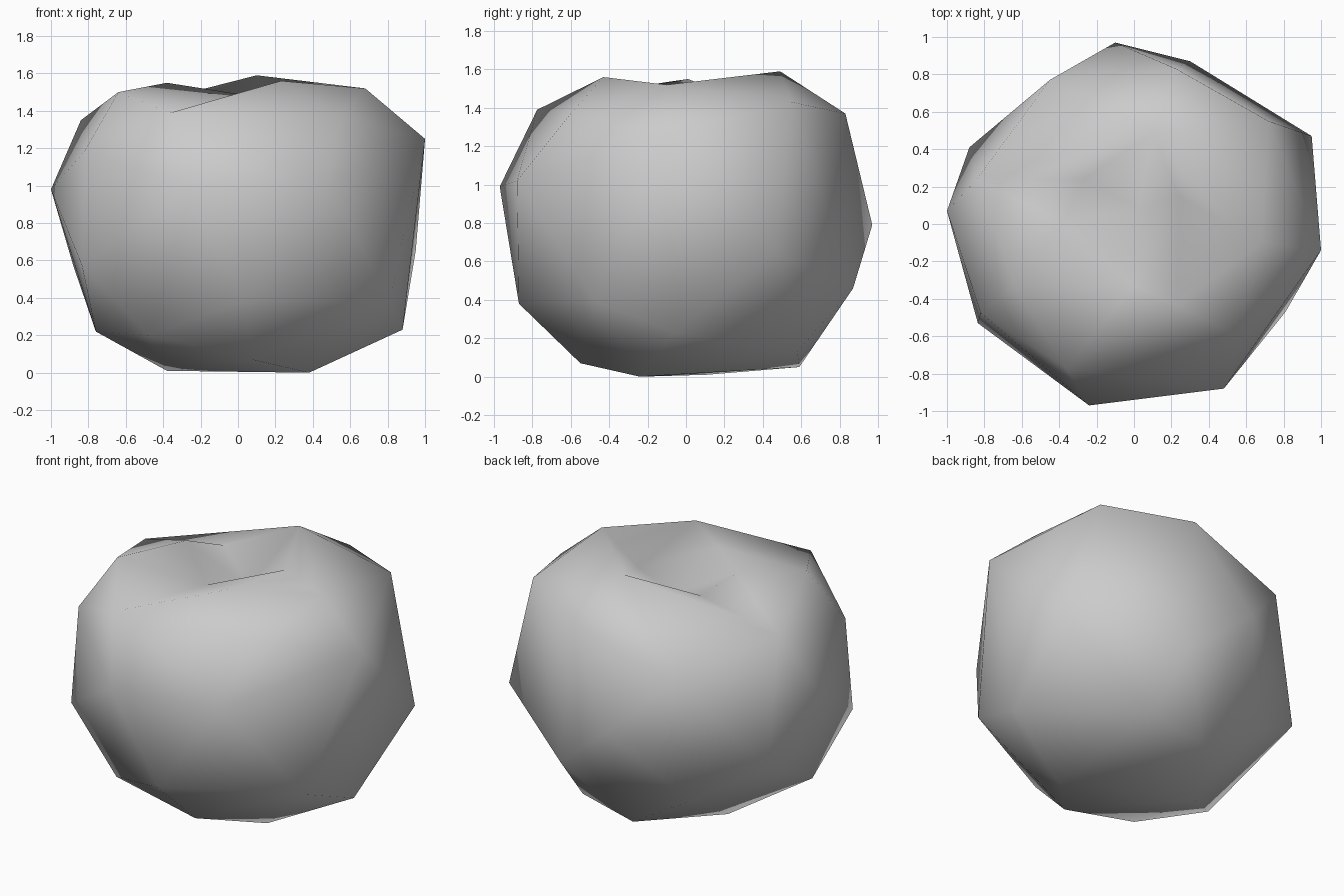
import bpy, bmesh

cube = bpy.data.objects.get("Cube")
if cube:
    bpy.data.objects.remove(cube, do_unlink=True)

# Corners around the top opening, and the points sunk inside it
RIM = {"front": (.23, -.43, 1.56), "right": (.68, -.10, 1.52), "back": (.10, .49, 1.59),
       "shoulder": (-.84, .24, 1.35), "crest": (-.38, .01, 1.55),
       "left": (-.64, -.333, 1.50), "brow": (-.36, -.775, 1.39)}
HOLLOW = {"saddle": (-.27, .24, 1.46), "lip": (0, -.33, 1.49),
          "ledge": (.24, .15, 1.47), "floor": (.02, .08, 1.33)}
HOLLOW_FACES = ["back shoulder saddle", "shoulder crest saddle", "shoulder left crest",
                "back saddle floor", "saddle crest floor", "crest left lip",
                "crest lip floor", "lip ledge floor", "ledge back floor",
                "ledge right back", "lip front ledge", "front right ledge",
                "left brow lip", "brow front lip"]
# Shoulder, waist, lower and bottom corners of the body
BODY = [(.72, .55, 1.43), (.225, .83, 1.37), (.55, -.60, 1.37), (1.0, -.14, 1.25),
        (.48, -.88, 1.02), (-.24, -.97, .99), (-.82, -.475, 1.185), (-1.0, .07, .98),
        (-.45, .77, 1.15), (-.10, .97, .79), (.95, .47, .65), (.81, -.47, .39),
        (-.835, -.53, .575), (-.88, .41, .57), (.30, .87, .46), (.03, -.87, .38),
        (-.48, -.57, .20), (.88, -.06, .23), (-.76, -.22, .22), (-.45, .60, .30),
        (.38, -.24, 0), (-.38, .11, .01), (-.03, .59, .05), (.34, .58, .13),
        (.076, -.55, .07)]

# Outer skin
bm = bmesh.new()
top = {name: bm.verts.new(p) for name, p in RIM.items()}
rim = list(top.values())
for p in BODY:
    bm.verts.new(p)
bmesh.ops.convex_hull(bm, input=bm.verts[:])

# Open the top inside the rim and build the hollow
cap = [f for f in bm.faces if all(v in rim for v in f.verts)]
bmesh.ops.delete(bm, geom=cap, context='FACES_ONLY')
loose = [e for e in bm.edges if not e.link_faces]
bmesh.ops.delete(bm, geom=loose, context='EDGES')
for name, p in RIM.items():
    if not top[name].is_valid:
        top[name] = bm.verts.new(p)
for name, p in HOLLOW.items():
    top[name] = bm.verts.new(p)
for names in HOLLOW_FACES:
    bm.faces.new([top[n] for n in names.split()])
bmesh.ops.recalc_face_normals(bm, faces=bm.faces[:])
for f in bm.faces:
    f.smooth = True

mesh = bpy.data.meshes.new("dimpled_body")
bm.to_mesh(mesh)
bm.free()

# Plain grey surface
grey = bpy.data.materials.new("plain grey")
grey.use_nodes = True
grey.diffuse_color = (.6, .6, .6, 1)
grey.node_tree.nodes["Principled BSDF"].inputs["Base Color"].default_value = (.6, .6, .6, 1)
mesh.materials.append(grey)

body = bpy.data.objects.new("dimpled_body", mesh)
bpy.context.collection.objects.link(body)
